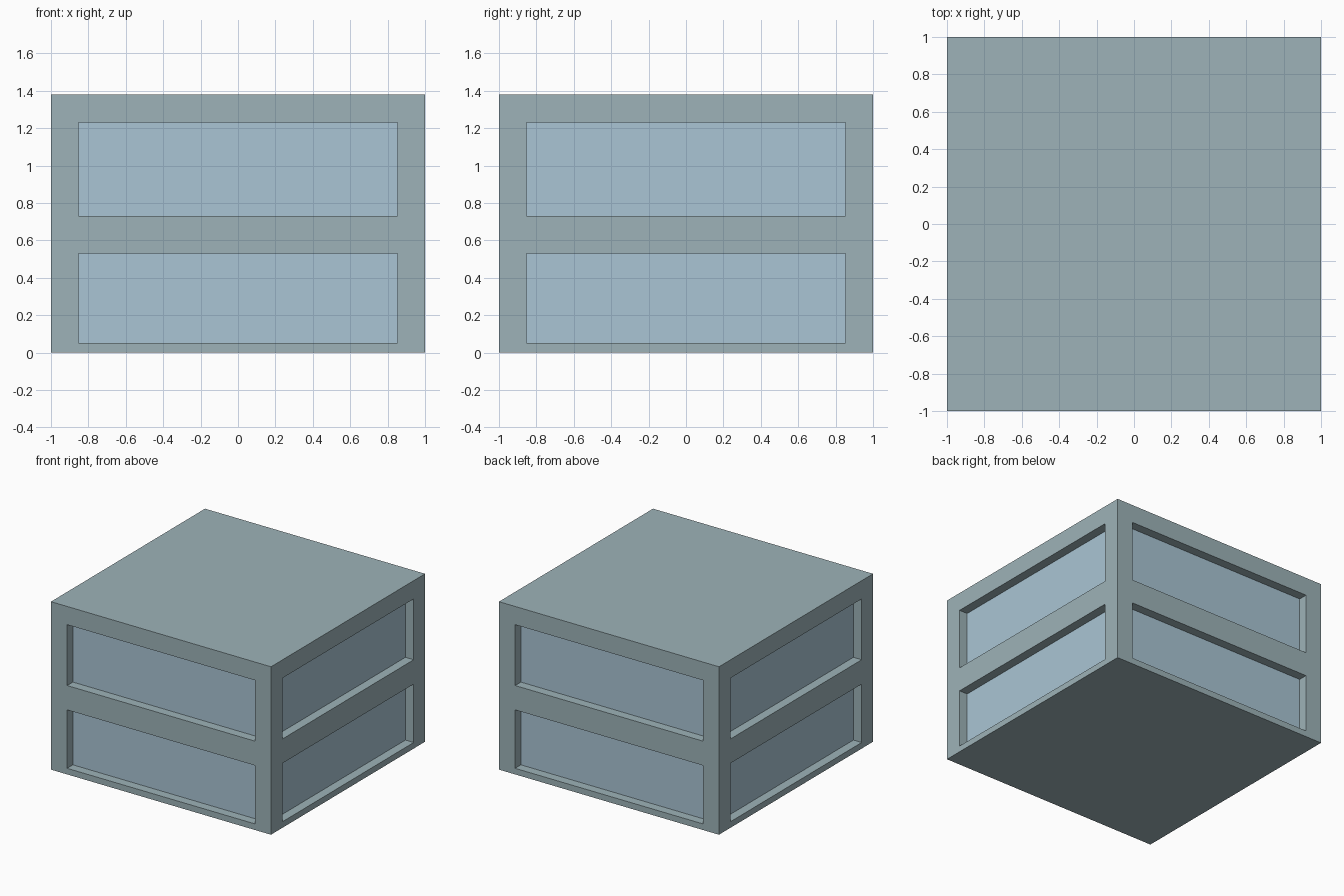
import bpy

if "Cube" in bpy.data.objects:
    bpy.data.objects.remove(bpy.data.objects["Cube"])

HEIGHT = 1.38
OPENING = 0.853          # half width of each window opening
GLASS = 0.925            # half width of the glazed core
STOREYS = [(0.05, 0.53), (0.73, 1.23)]


def box(name, hx, hy, z0, z1):
    bpy.ops.mesh.primitive_cube_add(size=2, location=(0, 0, (z0 + z1) / 2))
    ob = bpy.context.object
    ob.name = name
    ob.scale = (hx, hy, (z1 - z0) / 2)
    bpy.ops.object.transform_apply(location=True, rotation=False, scale=True)
    return ob


def material(name, color):
    mat = bpy.data.materials.new(name)
    mat.diffuse_color = color
    mat.use_nodes = True
    mat.node_tree.nodes["Principled BSDF"].inputs["Base Color"].default_value = mat.diffuse_color
    return mat


glass_mat = material("glass", (0.40, 0.56, 0.66, 1))
frame_mat = material("frame", (0.34, 0.45, 0.48, 1))

# Frame: solid block with openings cut through on both axes
frame = box("building_frame", 1, 1, 0, HEIGHT)
frame.data.materials.append(frame_mat)
cutters = []
for i, (z0, z1) in enumerate(STOREYS):
    for axis, hx, hy in (("x", 1.2, OPENING), ("y", OPENING, 1.2)):
        cutter = box(f"opening_cutter_{axis}_{i}", hx, hy, z0, z1)
        mod = frame.modifiers.new(cutter.name, 'BOOLEAN')
        mod.operation = 'DIFFERENCE'
        mod.solver = 'EXACT'
        mod.object = cutter
        cutters.append(cutter)

bpy.context.view_layer.objects.active = frame
for mod in list(frame.modifiers):
    bpy.ops.object.modifier_apply(modifier=mod.name)
for cutter in cutters:
    bpy.data.objects.remove(cutter, do_unlink=True)

# Recessed glazing on every storey, tucked into the slabs and corner posts
for i, (z0, z1) in enumerate(STOREYS):
    glazing = box(f"glazing_{i}", GLASS, GLASS, z0 - 0.02, z1 + 0.02)
    glazing.data.materials.append(glass_mat)
